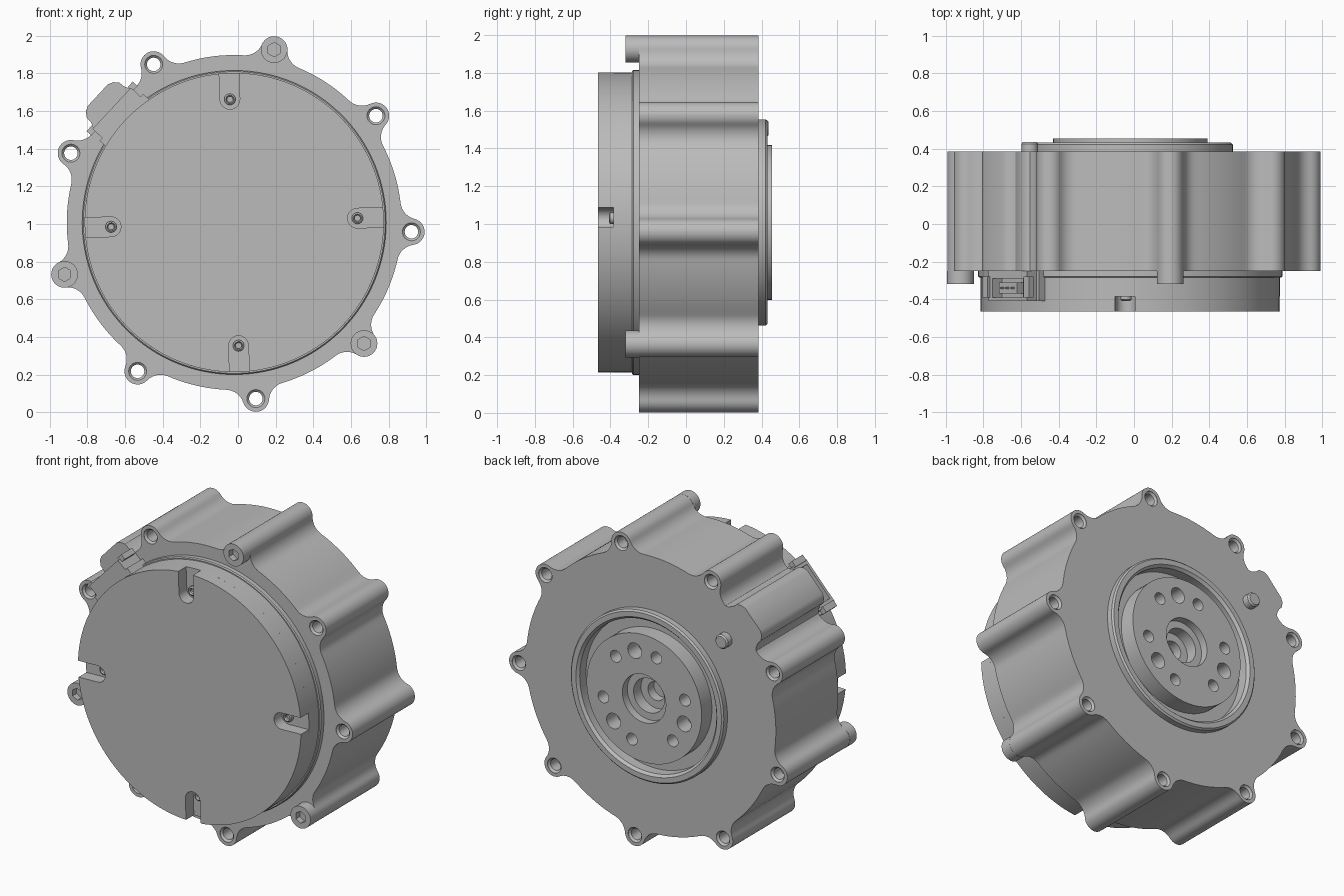
import bpy, bmesh
from math import sin, cos, radians, degrees, acos, asin, atan2, pi
from mathutils import Vector

cube = bpy.data.objects.get("Cube")
if cube:
    bpy.data.objects.remove(cube, do_unlink=True)

CX, CZ = -0.02, 1.008           # axis of the housing
BODY_R, LUG_R, LUG_D, FILLET = 0.89, 0.07, 0.943, 0.1
LUGS = [-3 + 40 * i for i in range(9)]
SCREWS = LUGS[2::3]

grey = bpy.data.materials.new("machined_grey")
grey.use_nodes = True
grey.diffuse_color = (0.5, 0.5, 0.5, 1)
grey.node_tree.nodes["Principled BSDF"].inputs["Base Color"].default_value = (0.5, 0.5, 0.5, 1)


def polar(r, deg):
    return Vector((r * cos(radians(deg)), r * sin(radians(deg))))


def arc(c, r, a0, a1, n):
    """Points from a0 to a1 degrees, going the short way round."""
    d = (a1 - a0 + 180) % 360 - 180
    return [c + polar(r, a0 + d * i / n) for i in range(n + 1)]


def circle(r, n=32, c=(0, 0), turn=0):
    return [Vector(c) + polar(r, turn + 360 * i / n) for i in range(n)]


def direction(v):
    return degrees(atan2(v.y, v.x))


def finish(bm, name):
    bmesh.ops.remove_doubles(bm, verts=bm.verts, dist=1e-5)
    bmesh.ops.recalc_face_normals(bm, faces=bm.faces)
    me = bpy.data.meshes.new(name)
    bm.to_mesh(me)
    bm.free()
    me.materials.append(grey)
    me.shade_smooth()
    me.set_sharp_from_angle(angle=radians(32))
    ob = bpy.data.objects.new(name, me)
    bpy.context.scene.collection.objects.link(ob)
    return ob


def plate(name, y0, y1, outline, holes=()):
    """Flat outline with holes, extruded along y."""
    bm = bmesh.new()
    for loop in [outline, *holes]:
        vs = [bm.verts.new((CX + p[0], y0, CZ + p[1])) for p in loop]
        for i, v in enumerate(vs):
            bm.edges.new((vs[i - 1], v))
    bmesh.ops.triangle_fill(bm, use_beauty=True, edges=bm.edges[:], normal=(0, 1, 0))
    ext = bmesh.ops.extrude_face_region(bm, geom=bm.faces[:])
    moved = [g for g in ext["geom"] if isinstance(g, bmesh.types.BMVert)]
    bmesh.ops.translate(bm, vec=(0, y1 - y0, 0), verts=moved)
    return finish(bm, name)


def lathe(name, profile, c=(0, 0), n=32, closed=False):
    """Profile of (radius, y) pairs turned around a y axis."""
    bm = bmesh.new()
    x, z = CX + c[0], CZ + c[1]
    vs = [bm.verts.new((x + r, y, z)) for r, y in profile]
    for a, b in zip(vs, vs[1:]):
        bm.edges.new((a, b))
    if closed:
        bm.edges.new((vs[-1], vs[0]))
    bmesh.ops.spin(bm, geom=bm.verts[:] + bm.edges[:], cent=(x, 0, z),
                   axis=(0, 1, 0), angle=2 * pi, steps=n, use_merge=True)
    return finish(bm, name)


# Housing outline: round body, filleted screw lugs, cable bump
def housing_outline():
    far = BODY_R + FILLET
    phi = degrees(acos((LUG_D ** 2 + far ** 2 - (LUG_R + FILLET) ** 2) / (2 * LUG_D * far)))
    pts = []
    for a in LUGS:
        lug, c1, c2 = polar(LUG_D, a), polar(far, a - phi), polar(far, a + phi)
        pts += arc(c1, FILLET, a - phi + 180, direction(lug - c1), 8)
        pts += arc(lug, LUG_R, direction(c1 - lug), direction(c2 - lug), 16)[1:-1]
        pts += arc(c2, FILLET, direction(lug - c2), a + phi + 180, 8)
        if a == 117:
            side = [(0.9, 9.2), (0.93, 8), (0.962, 7.6), (0.985, 6.2), (0.995, 4.5)]
            pts += [polar(r, 137 - d) for r, d in side]
            pts += [polar(r, 137 + d) for r, d in reversed(side)]
        else:
            pts += arc(Vector((0, 0)), BODY_R, a + phi, a + 40 - phi, 12)[1:-1]
    return pts


lug_holes = [circle(0.048, 24, polar(LUG_D, a)) for a in LUGS]
plate("housing", -0.25, 0.385, housing_outline(), lug_holes + [circle(0.487, 96)])
for a in LUGS:
    lathe("lug_sleeve", [(0.048, -0.248), (0.036, -0.236), (0.036, 0.371), (0.048, 0.383)],
          polar(LUG_D, a), 24, True)

# Cap screws in every third lug
for a in SCREWS:
    p = polar(LUG_D, a)
    lathe("screw_head_base", [(0, -0.28), (0.071, -0.28), (0.071, -0.25), (0, -0.25)], p)
    plate("screw_head", -0.32, -0.28, circle(0.071, 32, p), [circle(0.038, 6, p, 30)])
    lathe("screw_shank", [(0, -0.26), (0.035, -0.26), (0.035, 0.3), (0, 0.3)], p, 24)

# Front cover with four open slots
lathe("cover_flange", [(0, -0.285), (0.802, -0.285), (0.808, -0.279), (0.808, -0.25), (0, -0.25)], n=128)
lathe("cover_base", [(0, -0.385), (0.795, -0.385), (0.795, -0.285), (0, -0.285)], n=128)
COVER_R, SLOT, SLOT_D = 0.795, 0.0525, 0.655
half = degrees(asin(SLOT / COVER_R))
cover = []
for a in (2, 92, 182, 272):
    p = polar(SLOT_D, a)
    semi = [p + polar(SLOT, a - 90 - 180 * i / 14) for i in range(15)]
    cover += semi + arc(Vector((0, 0)), COVER_R, a + half, a + 90 - half, 30)
    lathe("slot_screw", [(0.016, -0.385), (0.016, -0.4), (0.022, -0.408),
                         (0.03, -0.402), (0.03, -0.385)], p, 24)
plate("cover", -0.465, -0.385, cover)

# Rear boss ring, recessed core and output flange
lathe("rear_boss", [(0.487, 0.35), (0.487, 0.415), (0.502, 0.432), (0.535, 0.432),
                    (0.545, 0.422), (0.545, 0.38), (0.487, 0.35)], n=96)
lathe("core", [(0, 0.25), (0, 0.27), (0.06, 0.27), (0.06, 0.33), (0.11, 0.33), (0.11, 0.35),
               (0.487, 0.35), (0.487, 0.25), (0, 0.25)], n=96)
flange_holes = [circle(0.155, 48)]
for a in SCREWS:
    flange_holes.append(circle(0.05, 24, polar(0.298, a)))
    flange_holes += [circle(0.038, 24, polar(0.298, a + s)) for s in (-30, 30)]
plate("output_flange", 0.35, 0.455, circle(0.41, 96), flange_holes)
lathe("hub_step", [(0.11, 0.35), (0.11, 0.405), (0.155, 0.405), (0.155, 0.35)], n=48, closed=True)

# Locating pin on the rear face
lathe("locating_pin", [(0, 0.38), (0.045, 0.38), (0.045, 0.426), (0.037, 0.436), (0, 0.436)],
      polar(0.73, 137))


# Cable connector beside the cover, facing outward
def block(name, y0, y1, r0, r1, t0, t1):
    u, t = polar(1, 137), polar(1, 227)
    corners = [(r0, t0), (r1, t0), (r1, t1), (r0, t1)]
    plate(name, y0, y1, [u * r + t * s for r, s in corners])


block("connector_body", -0.41, -0.25, 0.75, 0.82, -0.17, 0.17)
block("connector_front_wall", -0.41, -0.39, 0.82, 0.89, -0.15, 0.15)
block("connector_back_wall", -0.29, -0.25, 0.82, 0.89, -0.15, 0.15)
for s in (-1, 1):
    block("connector_end_wall", -0.41, -0.25, 0.82, 0.89, s * 0.15, s * 0.12)
    block("connector_tab", -0.39, -0.28, 0.87, 0.905, s * 0.18, s * 0.14)
block("connector_plug", -0.37, -0.31, 0.82, 0.87, -0.05, 0.09)
for i in range(3):
    block("connector_contact", -0.345, -0.335, 0.87, 0.89, -0.03 + i * 0.04, -0.02 + i * 0.04)
